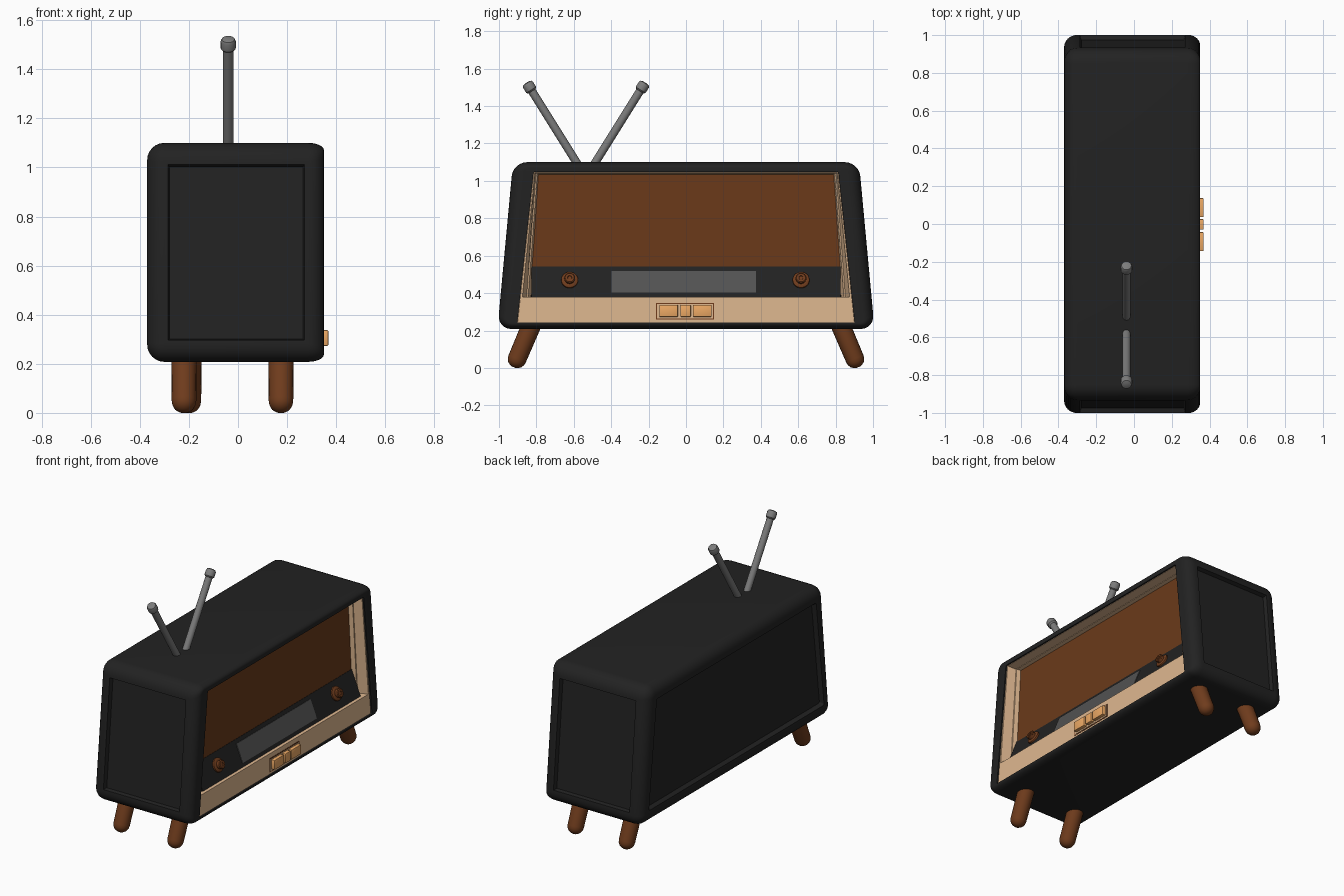
import bpy, bmesh, math
from mathutils import Vector, Matrix

if "Cube" in bpy.data.objects:
    bpy.data.objects.remove(bpy.data.objects["Cube"])


def material(name, rgb):
    m = bpy.data.materials.new(name)
    m.diffuse_color = (*rgb, 1)
    m.use_nodes = True
    m.node_tree.nodes["Principled BSDF"].inputs["Base Color"].default_value = m.diffuse_color
    return m


BLACK = material("black", (0.016, 0.016, 0.016))
CREAM = material("cream", (0.74, 0.48, 0.28))
CLOTH = material("cloth_brown", (0.145, 0.042, 0.01))
WOOD = material("wood", (0.16, 0.045, 0.012))
ORANGE = material("orange", (0.85, 0.4, 0.13))
METAL = material("metal", (0.2, 0.2, 0.2))
GLASS = material("dial_grey", (0.085, 0.085, 0.085))


def finish(name, bm, mat, recalc=True):
    if recalc:
        bmesh.ops.recalc_face_normals(bm, faces=bm.faces)
    me = bpy.data.meshes.new(name)
    bm.to_mesh(me)
    bm.free()
    me.materials.append(mat)
    ob = bpy.data.objects.new(name, me)
    bpy.context.collection.objects.link(ob)
    bpy.ops.object.select_all(action='DESELECT')
    ob.select_set(True)
    bpy.context.view_layer.objects.active = ob
    bpy.ops.object.shade_smooth_by_angle(angle=math.radians(35))
    return ob


def trapezoid(x, yb, yt, zb, zt, r=0, segs=6):
    """Ring of points in the yz plane, corners rounded by r."""
    cs = [Vector((x, -yb, zb)), Vector((x, yb, zb)), Vector((x, yt, zt)), Vector((x, -yt, zt))]
    if not r:
        return cs
    pts = []
    for i, p in enumerate(cs):
        u = (cs[i - 1] - p).normalized()
        v = (cs[(i + 1) % 4] - p).normalized()
        for k in range(segs + 1):
            t = math.pi / 2 * k / segs
            pts.append(p + u * r * (1 - math.sin(t)) + v * r * (1 - math.cos(t)))
    return pts


def loft(rings, cap_start=True, cap_end=True):
    bm = bmesh.new()
    vs = [[bm.verts.new(p) for p in ring] for ring in rings]
    n = len(vs[0])
    for a, b in zip(vs, vs[1:]):
        for i in range(n):
            bm.faces.new((a[i], a[(i + 1) % n], b[(i + 1) % n], b[i]))
    if cap_start:
        bm.faces.new(vs[0][::-1])
    if cap_end:
        bm.faces.new(vs[-1])
    return bm


def box(name, loc, size, mat, tilt=0, bevel=0):
    bm = bmesh.new()
    bmesh.ops.create_cube(bm, size=1)
    bmesh.ops.scale(bm, vec=size, verts=bm.verts)
    if bevel:
        bmesh.ops.bevel(bm, geom=bm.edges[:], offset=bevel, segments=2, affect='EDGES', profile=0.5)
    bm.transform(Matrix.Translation(loc) @ Matrix.Rotation(-tilt, 4, 'Y'))
    return finish(name, bm, mat)


def lathe(name, base, direction, profile, mat, n=20):
    """Revolve (radius, height) pairs around an axis."""
    rings = [[(r * math.cos(2 * math.pi * i / n), r * math.sin(2 * math.pi * i / n), h)
              for i in range(n)] for r, h in profile]
    bm = loft(rings)
    rot = Vector(direction).to_track_quat('Z', 'Y').to_matrix().to_4x4()
    bm.transform(Matrix.Translation(base) @ rot)
    return finish(name, bm, mat)


# Cabinet shell: rounded back with recess, rounded front lip, opening
def shell(x, dy=0.0, dz=0.0):
    return trapezoid(x, 1.008 - dy, 0.925 - dy, 0.208 + dz, 1.10 - dz, max(0.075 - max(dy, dz), 0.012))


arc = [math.pi / 2 * k / 6 for k in range(7)]
rings = [shell(-0.345, 0.105, 0.105), shell(-0.37, 0.092, 0.092)]
rings += [shell(-0.30 - 0.07 * math.cos(t), 0.07 * (1 - math.sin(t)), 0.07 * (1 - math.sin(t))) for t in arc]
rings += [shell(0.285 + 0.065 * math.sin(t), 0.06 * (1 - math.cos(t)), 0.03 * (1 - math.cos(t))) for t in arc]
rings += [trapezoid(x, 0.902, 0.815, 0.242, 1.047, 0.006) for x in (0.35, 0.22)]
bm = loft(rings)
bmesh.ops.recalc_face_normals(bm, faces=bm.faces)
bm.normal_update()
sides = [f for f in bm.faces if abs(f.normal.y) > 0.9 and f.calc_area() > 0.3]
bmesh.ops.inset_individual(bm, faces=sides, thickness=0.02)
bmesh.ops.inset_individual(bm, faces=sides, thickness=0.01, depth=-0.025)
finish("cabinet", bm, BLACK, recalc=False)

# Cream surround lining the opening, with a small step on the inside
finish("front_surround", loft([
    trapezoid(0.335, 0.903, 0.816, 0.241, 1.048),
    trapezoid(0.342, 0.900, 0.813, 0.244, 1.045),
    trapezoid(0.342, 0.875, 0.808, 0.38, 1.043),
    trapezoid(0.28, 0.852, 0.802, 0.38, 1.040),
    trapezoid(0.28, 0.844, 0.795, 0.38, 1.037),
    trapezoid(0.23, 0.828, 0.785, 0.38, 1.034)], False, False), CREAM)

# Speaker cloth
finish("speaker_cloth", loft([trapezoid(x, 0.825, 0.79, 0.53, 1.04) for x in (0.225, 0.252)]), CLOTH)

# Tilted control panel with dial and knobs
tilt = math.radians(22)
normal = Vector((math.cos(tilt), 0, math.sin(tilt)))
mid = Vector((0.288, 0, 0.46))
box("control_panel", mid - normal * 0.015, (0.03, 1.65, 0.175), BLACK, tilt)
box("dial_window", mid + Vector((0, -0.012, 0)), (0.008, 0.775, 0.125), GLASS, tilt)
knob = [(0.045, -0.005), (0.045, 0.01), (0.04, 0.014), (0.026, 0.015), (0.026, 0.028),
        (0.029, 0.03), (0.029, 0.036), (0.024, 0.04), (0.012, 0.04), (0.01, 0.036)]
for side, y in (("left", -0.622), ("right", 0.615)):
    lathe(side + "_knob", mid + Vector((-0.003, y, 0.008)), normal, knob, WOOD, 24)

# Push buttons on a thin framed plate
box("button_frame", (0.338, -0.005, 0.303), (0.012, 0.312, 0.09), WOOD)
box("button_plate", (0.338, -0.005, 0.303), (0.016, 0.30, 0.078), CREAM)
for i, (y, w) in enumerate(((-0.093, 0.1), (-0.002, 0.055), (0.087, 0.1))):
    box(f"button_{i + 1}", (0.351, y, 0.305), (0.034, w, 0.064), ORANGE, bevel=0.004)

# Splayed legs with rounded feet
for end, s, xs in (("near", -1, (-0.22, 0.175)), ("far", 1, (-0.20, 0.175))):
    for x in xs:
        foot = Vector((x, s * 0.922, 0.003))
        lathe(f"{end}_leg_{'back' if x < 0 else 'front'}", foot, (0, -s * 0.39, 0.92),
              [(0.012, 0.001), (0.024, 0.006), (0.038, 0.016), (0.047, 0.032), (0.050, 0.05),
               (0.052, 0.26)], WOOD)

# Pair of rod aerials with tips
for name, s in (("left", -1), ("right", 1)):
    lathe(name + "_aerial", (-0.04, -0.535 + s * 0.026, 1.06), (0, s * 0.53, 0.848),
          [(0.022, 0), (0.022, 0.495), (0.026, 0.497), (0.031, 0.503), (0.031, 0.535),
           (0.026, 0.545), (0.012, 0.549)], METAL, 16)
